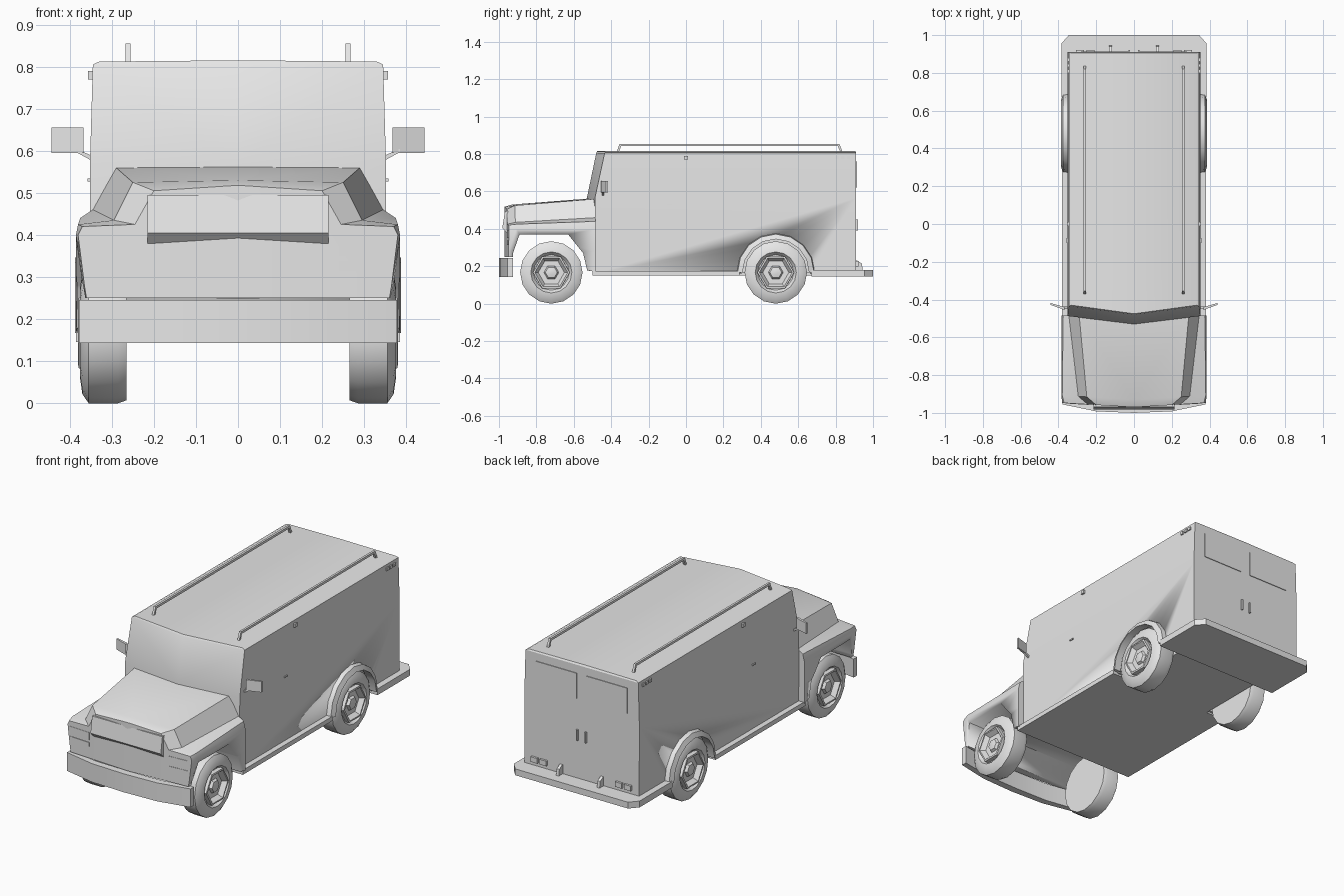
import bpy, bmesh
from math import cos, sin, pi
from mathutils import Vector

old = bpy.data.objects.get("Cube")
if old:
    bpy.data.objects.remove(old)

grey = bpy.data.materials.new("light_grey")
grey.use_nodes = True
COLOUR = (0.8, 0.8, 0.8, 1)
grey.diffuse_color = COLOUR
grey.node_tree.nodes["Principled BSDF"].inputs["Base Color"].default_value = COLOUR


def finish(bm, name, mirror=False, smooth=30):
    """Optionally mirror across x, then make a shaded object."""
    if mirror:
        copy = bmesh.ops.duplicate(bm, geom=bm.verts[:] + bm.edges[:] + bm.faces[:])["geom"]
        for v in copy:
            if isinstance(v, bmesh.types.BMVert):
                v.co.x *= -1
        bmesh.ops.remove_doubles(bm, verts=bm.verts[:], dist=0.0001)
    bmesh.ops.recalc_face_normals(bm, faces=bm.faces[:])
    mesh = bpy.data.meshes.new(name)
    bm.to_mesh(mesh)
    bm.free()
    mesh.materials.append(grey)
    obj = bpy.data.objects.new(name, mesh)
    bpy.context.collection.objects.link(obj)
    bpy.ops.object.select_all(action='DESELECT')
    obj.select_set(True)
    bpy.context.view_layer.objects.active = obj
    bpy.ops.object.shade_smooth_by_angle(angle=smooth * pi / 180)
    return obj


def loft(name, chains, mirror=True):
    """Skin open chains that start and end on the centre plane."""
    bm = bmesh.new()
    rows = [[bm.verts.new(p) for p in c] for c in chains]
    for a, b in zip(rows, rows[1:]):
        for i in range(len(a) - 1):
            bm.faces.new((a[i], a[i + 1], b[i + 1], b[i]))
    bm.faces.new(rows[0])
    bm.faces.new(rows[-1])
    return finish(bm, name, mirror)


def prism(name, pts, x0, x1, mirror=True):
    """Extrude a (y, z) outline from x0 to x1."""
    bm = bmesh.new()
    a = [bm.verts.new((x0, y, z)) for y, z in pts]
    b = [bm.verts.new((x1, y, z)) for y, z in pts]
    for i in range(len(pts)):
        j = (i + 1) % len(pts)
        bm.faces.new((a[i], a[j], b[j], b[i]))
    bm.faces.new(a)
    bm.faces.new(b)
    return finish(bm, name, mirror)


def slab(name, outline, z0, z1):
    """Half plan outline, mirrored and given a height."""
    return loft(name, [[(x, y, z) for x, y in outline] for z in (z0, z1)])


def box(name, x, y, z, mirror=True):
    return prism(name, [(y[0], z[0]), (y[1], z[0]), (y[1], z[1]), (y[0], z[1])], x[0], x[1], mirror)


def lathe(name, profile, y, z, n, smooth=40):
    """Spin an (x, radius) profile about the axle."""
    bm = bmesh.new()
    rows = []
    for x, r in profile:
        rows.append([bm.verts.new((x, y + r * cos(2 * pi * k / n), z + r * sin(2 * pi * k / n)))
                     for k in range(n)])
    for a, b in zip(rows, rows[1:]):
        for i in range(n):
            j = (i + 1) % n
            bm.faces.new((a[i], a[j], b[j], b[i]))
    bm.faces.new(rows[0])
    bm.faces.new(rows[-1])
    return finish(bm, name, True, smooth)


def cut(target, cutter):
    mod = target.modifiers.new("cut", 'BOOLEAN')
    mod.operation, mod.solver, mod.object = 'DIFFERENCE', 'EXACT', cutter
    bpy.context.view_layer.objects.active = target
    bpy.ops.object.modifier_apply(modifier=mod.name)
    bpy.data.objects.remove(cutter)


REAR, FRONT, AXLE = 0.48, -0.72, 0.167

# Cargo box with the vee windscreen
cabin = []
for half, centre, side, z in ((0.35, -0.49, -0.488, 0.16), (0.352, -0.53, -0.487, 0.565),
                              (0.345, -0.48, -0.435, 0.805)):
    cabin.append([(0, centre, z), (half, side, z), (half, 0.91, z), (0, 0.91, z)])
cabin.append([(0, -0.475, 0.815), (0.33, -0.43, 0.812), (0.33, 0.905, 0.812), (0, 0.905, 0.815)])
body = loft("body", cabin)
cut(body, lathe("well_cutter", [(0.24, 0.185), (0.5, 0.185)], REAR, AXLE, 16))

# Bonnet and front wings
sections = [
    (-0.97, [(0, .518), (.2, .505), (.245, .425), (.37, .42), (.38, .40), (.365, .28), (.36, .25), (0, .25)]),
    (-0.93, [(0, .53), (.25, .525), (.295, .435), (.38, .425), (.385, .4), (.37, .28), (.365, .25), (0, .25)]),
    (-0.485, [(0, .565), (.29, .56), (.345, .46), (.375, .44), (.385, .4), (.385, .28), (.385, .17), (0, .17)]),
]
bonnet = loft("bonnet", [[(x, y + (0.06 * x if y < -0.9 else 0), z) for x, z in pts] for y, pts in sections])
arch = [(-0.92, 0.1), (-0.925, 0.27), (-0.89, 0.37), (-0.63, 0.37), (-0.55, 0.27), (-0.51, 0.1)]
cut(bonnet, prism("arch_cutter", arch, -0.6, 0.6, False))

# Grille overhang and lamps
prism("grille_hood", [(-0.94, 0.495), (-0.968, 0.495), (-0.982, 0.405), (-0.958, 0.38), (-0.93, 0.38)],
      -0.215, 0.215, False)
for z0, z1 in ((0.35, 0.392), (0.315, 0.337)):
    loft("headlamp", [[(x, -0.972 + 0.06 * x + d, z) for x, d in
                       ((0.24, 0.02), (0.24, 0), (0.362, 0), (0.362, 0.02))] for z in (z0, z1)])

# Bumper, floor, running boards and rear step
slab("front_bumper", [(0, -1.0), (0.2, -0.992), (0.378, -0.955), (0.378, -0.925), (0.2, -0.955), (0, -0.96)],
     0.143, 0.245)
box("floor", (-0.26, 0.26), (-0.5, 0.9), (0.15, 0.17), False)
box("running_board", (0.24, 0.38), (-0.5, 0.285), (0.15, 0.175))
slab("rear_step", [(0, 0.67), (0.385, 0.67), (0.385, 0.955), (0.345, 1.0), (0, 1.0)], 0.145, 0.18)

# Rear wheel flares
bm = bmesh.new()
rows = []
for k in range(9):
    c, s = cos(pi * k / 8), sin(pi * k / 8)
    rows.append([bm.verts.new((x, REAR + r * c, AXLE + r * s))
                 for x, r in ((0.34, 0.21), (0.375, 0.205), (0.387, 0.178), (0.34, 0.178))])
for a, b in zip(rows, rows[1:]):
    for i in range(4):
        j = (i + 1) % 4
        bm.faces.new((a[i], a[j], b[j], b[i]))
bm.faces.new(rows[0])
bm.faces.new(rows[-1])
finish(bm, "rear_flare", True)

# Wheels
for label, y in (("front", FRONT), ("rear", REAR)):
    lathe(label + "_tyre", [(0.265, 0.09), (0.265, 0.16), (0.285, 0.167), (0.355, 0.167), (0.37, 0.145),
                            (0.375, 0.11), (0.355, 0.095)], y, AXLE, 16)
    lathe(label + "_rim", [(0.34, 0.1), (0.378, 0.098), (0.38, 0.088), (0.355, 0.07), (0.355, 0.04),
                           (0.368, 0.032), (0.372, 0.012)], y, AXLE, 6)

# Roof rails
rail = [(-0.372, 0.808), (-0.355, 0.855), (0.82, 0.855), (0.838, 0.808),
        (0.826, 0.808), (0.812, 0.842), (-0.347, 0.842), (-0.36, 0.808)]
prism("roof_rail", rail, 0.255, 0.267)

# Door mirrors
loft("mirror", [[(0.367, -0.455, z), (0.443, -0.428, z), (0.443, -0.418, z), (0.367, -0.44, z)]
                for z in (0.595, 0.655)])
loft("mirror_arm", [[(0.345, y, 0.575), (0.385, y, 0.597), (0.385, y, 0.605), (0.345, y, 0.587)]
                    for y in (-0.45, -0.438)])

# Side handles, markers and vents
box("door_handle", (0.348, 0.358), (-0.1, -0.075), (0.527, 0.534))
box("side_marker", (0.342, 0.356), (-0.01, 0.01), (0.77, 0.79))
for y in (0.8, 0.83, 0.86):
    box("side_vent", (0.342, 0.353), (y, y + 0.018), (0.773, 0.79))

# Rear door fittings
for x in (0.21, 0.265):
    box("tail_lamp", (x, x + 0.042), (0.905, 0.922), (0.2, 0.228))
box("rear_handle", (0.022, 0.03), (0.905, 0.92), (0.39, 0.45))
box("rear_window", (0.03, 0.28), (0.905, 0.914), (0.62, 0.76))
prism("step_hook", [(0.9, 0.18), (0.945, 0.18), (0.94, 0.215), (0.915, 0.23), (0.9, 0.23)], 0.117, 0.133)
